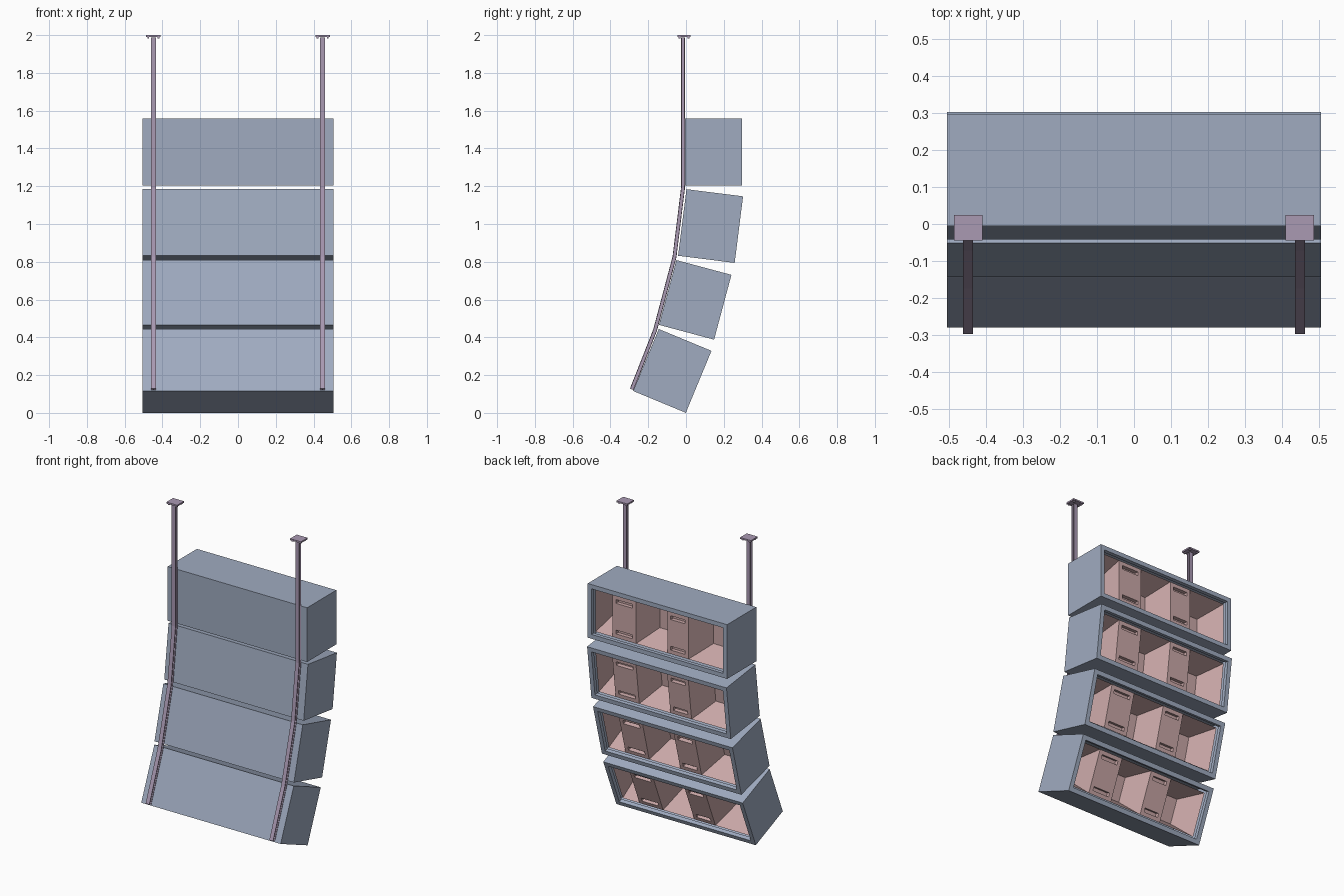
import bpy, bmesh, math
from mathutils import Vector

if "Cube" in bpy.data.objects:
    bpy.data.objects.remove(bpy.data.objects["Cube"])

W, D, H = 1.01, 0.302, 0.355      # cabinet size
RIM, LIP = 0.04, 0.025            # rim width and baffle setback


def material(name, rgb):
    m = bpy.data.materials.new(name)
    m.diffuse_color = (*rgb, 1)
    m.use_nodes = True
    m.node_tree.nodes["Principled BSDF"].inputs["Base Color"].default_value = m.diffuse_color
    return m


GREY = material("blue_grey_cabinet", (0.35, 0.41, 0.53))
PINK = material("dusty_pink_horn", (0.59, 0.39, 0.39))
MAUVE = material("mauve_steel", (0.40, 0.32, 0.45))


def make(name, bm, mat, loc=(0, 0, 0), tilt=0, fix=True):
    if fix:
        bmesh.ops.recalc_face_normals(bm, faces=bm.faces)
    me = bpy.data.meshes.new(name)
    bm.to_mesh(me)
    bm.free()
    me.materials.append(mat)
    ob = bpy.data.objects.new(name, me)
    ob.location = loc
    ob.rotation_euler.x = -math.radians(tilt)
    bpy.context.collection.objects.link(ob)
    return ob


def add_box(bm, lo, hi):
    vs = bmesh.ops.create_cube(bm, size=1)["verts"]
    for v in vs:
        v.co = Vector([(a + b) / 2 + c * (b - a) for a, b, c in zip(lo, hi, v.co)])


def rect(x0, x1, z0, z1, y):
    return [Vector((x0, y, z0)), Vector((x0, y, z1)), Vector((x1, y, z1)), Vector((x1, y, z0))]


def quad(bm, pts):
    bm.faces.new([bm.verts.new(p) for p in pts])


def recess(bm, x0, x1, z0, z1, y, depth, ix, iz):
    """Pocket narrowing by ix and iz towards its back, normals facing outward."""
    a = rect(x0, x1, z0, z1, y)
    b = rect(x0 + ix, x1 - ix, z0 + iz, z1 - iz, y - depth)
    for i in range(4):
        j = (i + 1) % 4
        quad(bm, [a[i], a[j], b[j], b[i]])
    quad(bm, b)


def cabinet(n, y, z, tilt):
    # open-fronted cabinet shell, origin at its lower rear edge
    bm = bmesh.new()
    add_box(bm, (-W / 2, 0, 0), (W / 2, D, H))
    bm.normal_update()
    front = max(bm.faces, key=lambda f: f.calc_center_median().y)
    bmesh.ops.inset_region(bm, faces=[front], thickness=RIM)
    ext = bmesh.ops.extrude_discrete_faces(bm, faces=[front])["faces"][0]
    for v in ext.verts:
        v.co.y -= LIP
    bm.faces.remove(ext)
    make(f"cabinet_{n}", bm, GREY, (0, y, z), tilt, fix=False)

    # baffle: three flared horns separated by two slotted blocks
    bm = bmesh.new()
    yf, z0, z1 = D - LIP, RIM, H - RIM
    e = W / 2 - RIM
    for x0, x1, ix in ((-e, -0.207, 0.07), (-0.054, 0.172, 0.06), (0.343, e, 0.02)):
        recess(bm, x0, x1, z0, z1, yf, 0.16, ix, 0.06)
    for x0, x1 in ((-0.207, -0.054), (0.172, 0.343)):
        xs = (x0, x0 + 0.025, x1 - 0.025, x1)
        zs = (z0, z0 + 0.025, z0 + 0.05, z1 - 0.05, z1 - 0.025, z1)
        for i in range(3):
            for j in range(5):
                cell = (xs[i], xs[i + 1], zs[j], zs[j + 1], yf)
                if i == 1 and j in (1, 3):
                    recess(bm, *cell, 0.025, 0, 0)
                else:
                    quad(bm, rect(*cell))
    bmesh.ops.remove_doubles(bm, verts=bm.verts, dist=1e-5)
    make(f"horn_baffle_{n}", bm, PINK, (0, y, z), tilt, fix=False)


for n, args in enumerate(((-0.006, 1.203, 0), (-0.042, 0.832, 7.2),
                          (-0.143, 0.466, 15), (-0.280, 0.116, 22.5)), 1):
    cabinet(n, *args)

# hanging beam: I-section swept along the bent line of cabinet backs
PATH = [Vector(p) for p in ((-0.016, 1.988), (-0.016, 1.19), (-0.061, 0.825),
                            (-0.164, 0.437), (-0.287, 0.125))]
A, B, T, F = 0.0135, 0.0105, 0.003, 0.0065
SECTION = [(-A, -B), (A, -B), (A, -F), (T, -F), (T, F), (A, F),
           (A, B), (-A, B), (-A, F), (-T, F), (-T, -F), (-A, -F)]


def beam(name, x):
    bm = bmesh.new()
    rings = []
    for i, p in enumerate(PATH):
        t = (PATH[min(i + 1, 4)] - PATH[max(i - 1, 0)]).normalized()
        nrm = Vector((-t.y, t.x))
        rings.append([bm.verts.new((x + u, *(p + nrm * v))) for u, v in SECTION])
    k = len(SECTION)
    for r, s in zip(rings, rings[1:]):
        for i in range(k):
            bm.faces.new((r[i], r[(i + 1) % k], s[(i + 1) % k], s[i]))
    bm.faces.new(rings[0])
    bm.faces.new(rings[-1])
    make(name, bm, MAUVE)


for side, x in (("left", -0.448), ("right", 0.448)):
    beam(f"{side}_hanging_beam", x)
    # ceiling plate with four bolt heads underneath
    bm = bmesh.new()
    add_box(bm, (x - 0.039, -0.045, 1.99), (x + 0.039, 0.024, 2.0))
    for dx in (-0.027, 0.027):
        for y in (-0.034, 0.013):
            add_box(bm, (x + dx - 0.005, y - 0.005, 1.982), (x + dx + 0.005, y + 0.005, 1.991))
    make(f"{side}_ceiling_plate", bm, MAUVE)
